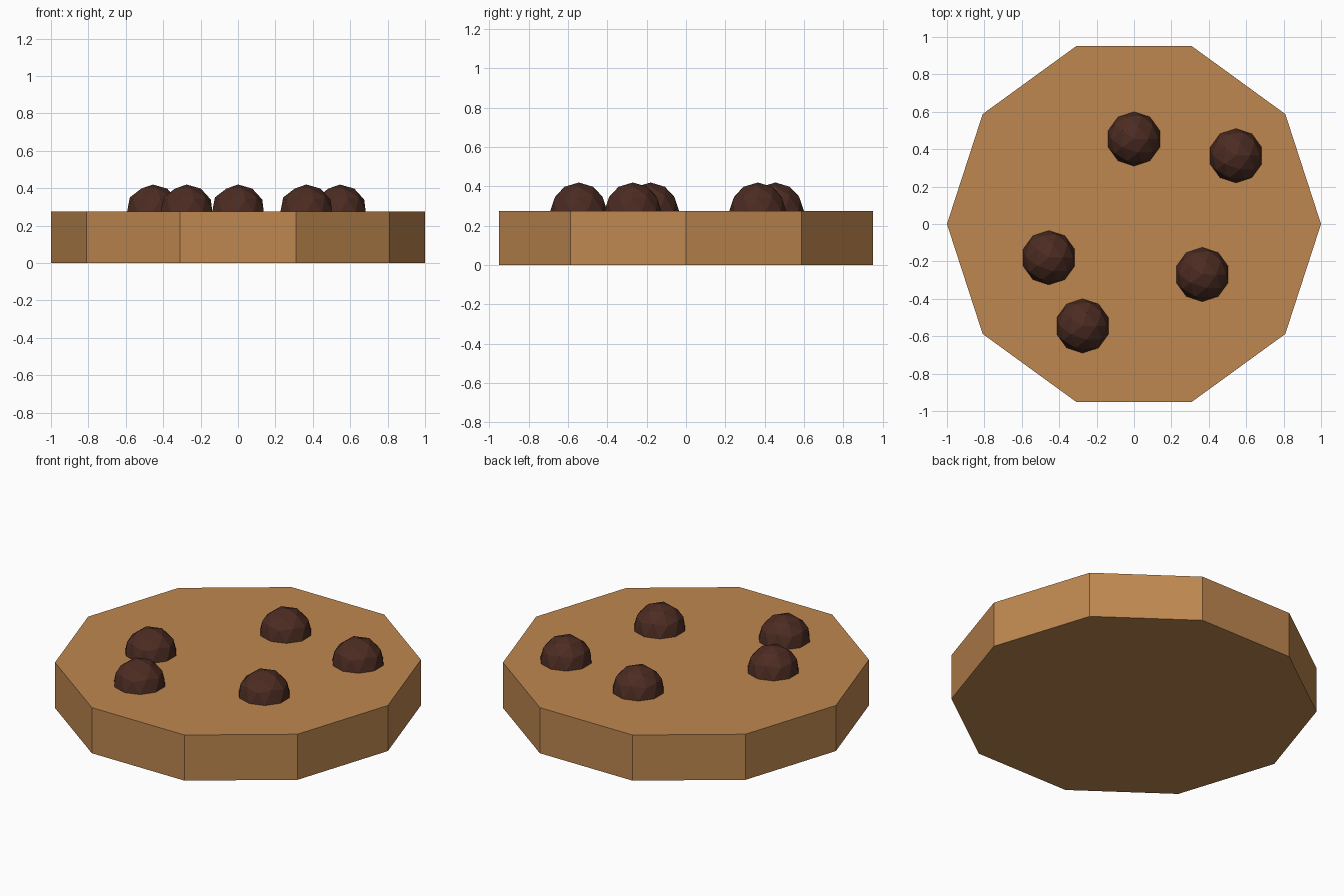
import bpy
import bmesh
from math import pi
from mathutils import Matrix

cube = bpy.data.objects.get("Cube")
if cube:
    bpy.data.objects.remove(cube, do_unlink=True)

THICKNESS = 0.275
CHIP_RADIUS = 0.145


def make_material(name, color):
    mat = bpy.data.materials.new(name)
    mat.use_nodes = True
    mat.diffuse_color = color
    mat.node_tree.nodes["Principled BSDF"].inputs["Base Color"].default_value = color
    return mat


def make_object(name, bm, mat, location):
    mesh = bpy.data.meshes.new(name)
    bm.to_mesh(mesh)
    bm.free()
    mesh.materials.append(mat)
    obj = bpy.data.objects.new(name, mesh)
    obj.location = location
    bpy.context.collection.objects.link(obj)
    return obj


dough = make_material("baked dough", (0.52, 0.245, 0.08, 1))
chocolate = make_material("dark chocolate", (0.072, 0.025, 0.016, 1))

# Ten-sided biscuit with corners on the x axis
bm = bmesh.new()
bmesh.ops.create_cone(bm, cap_ends=True, segments=10, radius1=1, radius2=1,
                      depth=THICKNESS, matrix=Matrix.Rotation(pi / 2, 4, "Z"))
make_object("biscuit", bm, dough, (0, 0, THICKNESS / 2))

# Chocolate chips half sunk into the top
chips = [(0, 0.455), (0.545, 0.365), (-0.455, -0.18), (0.365, -0.27), (-0.275, -0.545)]
for i, (x, y) in enumerate(chips, 1):
    bm = bmesh.new()
    bmesh.ops.create_icosphere(bm, subdivisions=2, radius=CHIP_RADIUS)
    make_object(f"chocolate_chip_{i}", bm, chocolate, (x, y, THICKNESS))
